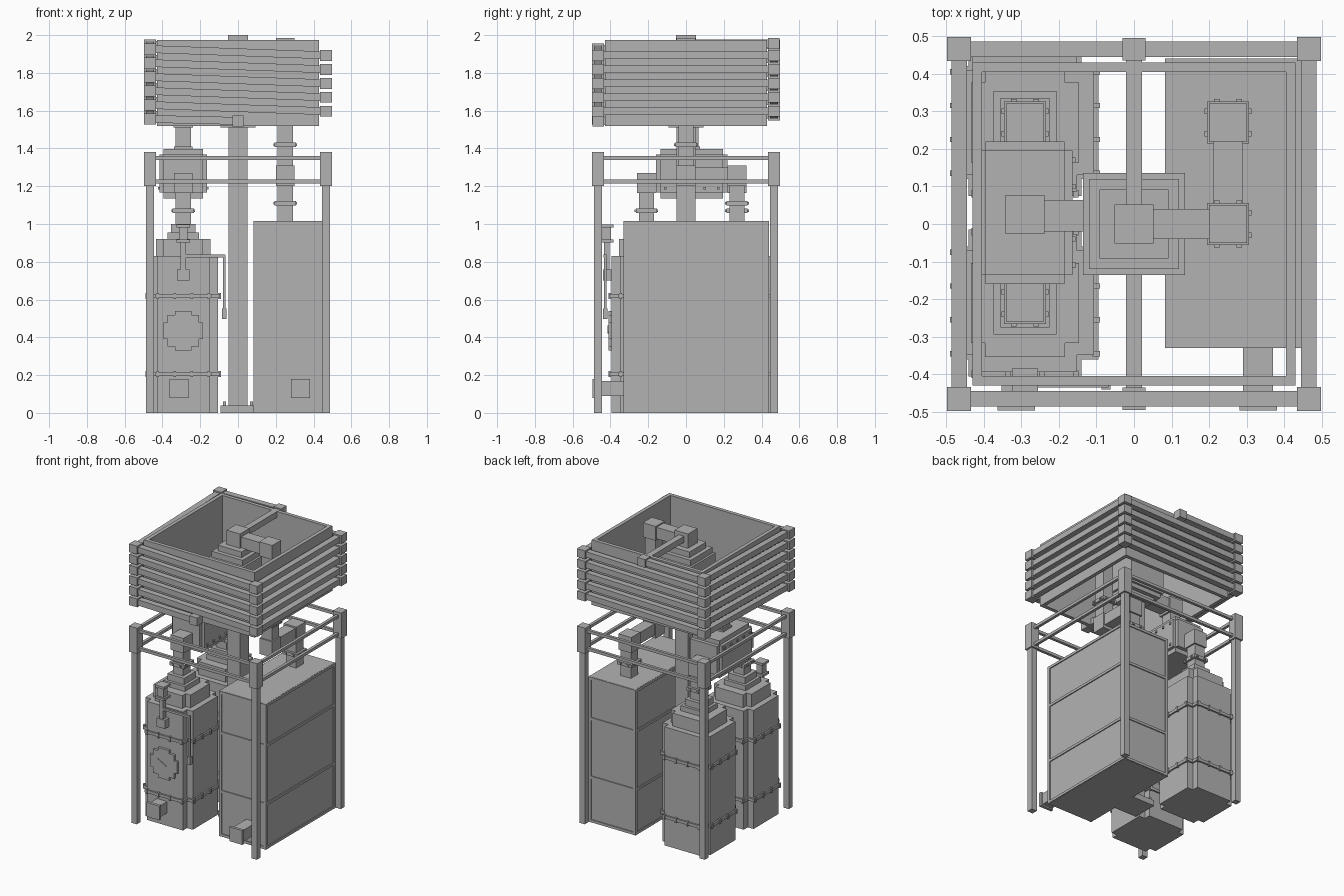
import bpy, bmesh
from mathutils import Matrix, Vector

cube = bpy.data.objects.get("Cube")
if cube:
    bpy.data.objects.remove(cube, do_unlink=True)

steel = bpy.data.materials.new("grey_steel")
steel.use_nodes = True
GREY = (0.45, 0.45, 0.45, 1)
steel.diffuse_color = GREY
steel.node_tree.nodes["Principled BSDF"].inputs["Base Color"].default_value = GREY


class Part:
    """Collects simple solids and turns them into one named object."""
    def __init__(self, name):
        self.name, self.bm = name, bmesh.new()

    def box(self, center, size):
        m = Matrix.Translation(center) @ Matrix.Diagonal((*size, 1))
        bmesh.ops.create_cube(self.bm, size=1, matrix=m)
        return self

    def span(self, lo, hi):
        lo, hi = Vector(lo), Vector(hi)
        return self.box((lo + hi) / 2, hi - lo)

    def block(self, x, y, z0, z1, half):
        return self.span((x - half, y - half, z0), (x + half, y + half, z1))

    def beam(self, a, b, width, height=None):
        a, b = Vector(a), Vector(b)
        d = b - a
        rot = d.to_track_quat('X', 'Z').to_matrix().to_4x4()
        size = Matrix.Diagonal((d.length, width, height or width, 1))
        bmesh.ops.create_cube(self.bm, size=1, matrix=Matrix.Translation((a + b) / 2) @ rot @ size)
        return self

    def notched(self, x, y, z0, z1, half, cut):
        # square prism with a square notch out of each corner
        i = half - cut
        quarter = [(half, -i), (half, i), (i, i)]
        ring = []
        for _ in range(4):
            ring += quarter
            quarter = [(-v, u) for u, v in quarter]
        face = self.bm.faces.new([self.bm.verts.new((x + u, y + v, z0)) for u, v in ring])
        out = bmesh.ops.extrude_face_region(self.bm, geom=[face])["geom"]
        verts = [g for g in out if isinstance(g, bmesh.types.BMVert)]
        bmesh.ops.translate(self.bm, verts=verts, vec=(0, 0, z1 - z0))
        return self

    def done(self):
        bmesh.ops.recalc_face_normals(self.bm, faces=self.bm.faces)
        mesh = bpy.data.meshes.new(self.name)
        self.bm.to_mesh(mesh)
        self.bm.free()
        mesh.materials.append(steel)
        obj = bpy.data.objects.new(self.name, mesh)
        bpy.context.scene.collection.objects.link(obj)


SIDES = (-1, 1)
R = 0.465                                   # frame and coil centre line

# Corner posts with caps, joined by two levels of rails
posts, rails = Part("frame_posts"), Part("frame_rails")
for sx in SIDES:
    for sy in SIDES:
        posts.block(sx * R, sy * R, 0, 1.21, 0.021)
        posts.block(sx * R, sy * R, 1.2, 1.38, 0.032)
for z in (1.225, 1.35):
    for s in SIDES:
        rails.beam((-R, s * R, z), (R, s * R, z), 0.02)
        rails.beam((s * R, -R, z), (s * R, R, z), 0.02)
posts.done()
rails.done()

# Open tub walls
tub = Part("tub_walls")
for s in SIDES:
    tub.span((-0.43, s * 0.417 - 0.013, 1.52), (0.43, s * 0.417 + 0.013, 1.975))
    tub.span((s * 0.417 - 0.013, -0.404, 1.52), (s * 0.417 + 0.013, 0.404, 1.975))
tub.done()

# Square coil winding down around the tub
coil, elbows = Part("coil_beams"), Part("coil_elbows")
turn, top_z, end_z = 0.074, 1.955, 1.546
path = [(0, R, top_z)]
for k in range(6):
    drop = k * turn
    path += [(-R, R, 1.948 - drop), (-R, -R, 1.926 - drop)]
    if k < 5:
        path += [(R, -R, 1.893 - drop), (R, R, 1.893 - drop)]
path.append((0, -R, end_z))
for a, b in zip(path, path[1:]):
    coil.beam(a, b, 0.042, 0.04)
for x, y, z in path:
    elbows.block(x, y, z - 0.029, z + 0.029, 0.032 if x else 0.03)
coil.beam((0, 0, top_z), path[0], 0.042)
coil.beam((0, 0, end_z), path[-1], 0.042)
coil.done()
elbows.done()

# Central column, its foot plate and the stepped condenser in the tub
column = Part("centre_column")
column.block(0, 0, 0, 1.9, 0.05)
column.block(0, 0, 0, 0.04, 0.092)
for sx in SIDES:
    for sy in SIDES:
        column.block(sx * 0.072, sy * 0.072, 0.04, 0.06, 0.008)
column.done()
condenser = Part("stepped_condenser")
for half, z0, z1 in ((0.092, 1.51, 1.9), (0.12, 1.54, 1.86), (0.135, 1.57, 1.82)):
    condenser.block(0, 0, z0, z1, half)
condenser.done()

# Right vapour pipe: box tank to condenser
BX, BY = 0.25, 0.27
pipe = Part("right_pipe")
pipe.block(BX, BY, 1.0, 1.25, 0.04)
pipe.block(BX, BY, 1.2, 1.31, 0.05)
pipe.beam((BX, 0, 1.26), (BX, BY, 1.26), 0.08)
pipe.block(BX, 0, 1.2, 1.31, 0.05)
pipe.block(BX, 0, 1.25, 1.93, 0.04)
pipe.block(BX, 0, 1.885, 1.985, 0.05)
pipe.beam((0, 0, 1.935), (BX, 0, 1.935), 0.08)
pipe.block(0, 0, 1.89, 2.0, 0.052)
pipe.done()


def flange(part, x, y, z):
    part.block(x, y, z - 0.012, z + 0.012, 0.056)
    for s in SIDES:
        for t in (-0.03, 0.03):
            part.box((x + s * 0.056, y + t, z), (0.014, 0.014, 0.014))
            part.box((x + t, y + s * 0.056, z), (0.014, 0.014, 0.014))


rings = Part("pipe_flanges")
flange(rings, BX, BY, 1.11)
flange(rings, BX, 0, 1.42)

# Two notched pots on the right-hand side of the model, with bands and necks
PX, FRONT, BACK = -0.29, -0.21, 0.27
for name, y in (("front", FRONT), ("back", BACK)):
    pot = Part(name + "_pot")
    pot.notched(PX, y, 0, 0.83, 0.184, 0.045)
    pot.notched(PX, y, 0.83, 0.92, 0.144, 0.038)
    pot.block(PX, y, 0.92, 0.955, 0.084)
    pot.block(PX, y, 0.955, 1.0, 0.065)
    pot.done()
    bands = Part(name + "_pot_bands")
    for z in (0.205, 0.62):
        bands.notched(PX, y, z - 0.01, z + 0.01, 0.195, 0.045)
        for s in SIDES:
            for t in (-0.135, -0.045, 0.045, 0.135):
                bands.box((PX + s * 0.19, y + t, z), (0.02, 0.014, 0.032))
                bands.box((PX + t, y + s * 0.19, z), (0.014, 0.02, 0.032))
    bands.done()
    neck = Part(name + "_pot_neck")
    neck.block(PX, y, 1.0, 1.2, 0.04)
    neck.block(PX, y, 1.165, 1.27, 0.05)
    neck.beam((PX, y, 1.22), (PX, 0.03, 1.22), 0.08)
    neck.done()
    flange(rings, PX, y, 1.07)
rings.done()

# Keg between the necks, with notched edges and rivets
keg = Part("middle_keg")
mid = (PX, 0.03, 1.267)
keg.box(mid, (0.21, 0.33, 0.262))
keg.box(mid, (0.252, 0.33, 0.2))
keg.box(mid, (0.21, 0.38, 0.2))
for s in SIDES:
    for t in (-0.14, -0.07, 0, 0.07, 0.14):
        for z in (1.19, 1.345):
            keg.box((PX + s * 0.127, 0.03 + t, z), (0.014, 0.014, 0.014))
keg.done()

# Left riser from keg to condenser
riser = Part("left_riser")
riser.block(PX, 0.025, 1.38, 1.55, 0.04)
riser.block(PX, 0.025, 1.395, 1.41, 0.05)
riser.block(PX, 0.025, 1.51, 1.62, 0.052)
riser.beam((PX, 0.022, 1.567), (0, 0.022, 1.567), 0.085)
riser.done()

# Box tank: recessed panels inside a bar frame
lo, hi = Vector((0.083, -0.33, 0)), Vector((0.448, 0.44, 1.017))
core = Part("box_tank")
inset = Vector((0.007, 0.007, 0))
core.span(lo + inset, hi - inset)
core.done()
bars = Part("box_tank_frame")
for z in (0.01, 0.315, 0.725, 1.007):
    bars.span((lo.x, lo.y, z - 0.009), (hi.x, hi.y, z + 0.009))
for x in (lo.x + 0.01, hi.x - 0.01):
    for y in (lo.y + 0.01, hi.y - 0.01):
        bars.block(x, y, 0, hi.z, 0.01)
bars.done()

# Drain spouts at the front
for name, x, start in (("pot_spout", -0.313, -0.38), ("box_spout", 0.33, -0.32)):
    spout = Part(name)
    spout.beam((x, start, 0.13), (x, -0.48, 0.13), 0.08)
    spout.box((x, -0.486, 0.13), (0.1, 0.02, 0.1))
    spout.done()

# Round stepped gauge with its needle
gauge = Part("gauge")
for w, h in ((0.21, 0.085), (0.165, 0.165), (0.085, 0.21)):
    gauge.box((PX, -0.4, 0.435), (w, 0.022, h))
gauge.done()
needle = Part("gauge_needle")
needle.beam((PX - 0.045, -0.412, 0.46), (PX + 0.02, -0.412, 0.425), 0.008)
needle.done()

# Whistle with a hanging pull lever
whistle = Part("whistle")
whistle.box((PX, -0.41, 0.73), (0.065, 0.06, 0.06))
whistle.box((PX, -0.42, 0.83), (0.03, 0.03, 0.16))
whistle.box((PX, -0.42, 0.91), (0.07, 0.07, 0.016))
whistle.box((PX, -0.42, 0.99), (0.07, 0.07, 0.016))
whistle.box((PX, -0.42, 0.95), (0.045, 0.045, 0.08))
whistle.done()
lever = Part("pull_lever")
lever.beam((PX, -0.428, 0.83), (-0.07, -0.428, 0.83), 0.015)
lever.box((-0.074, -0.428, 0.68), (0.013, 0.013, 0.31))
lever.box((-0.074, -0.428, 0.525), (0.024, 0.024, 0.055))
lever.done()
